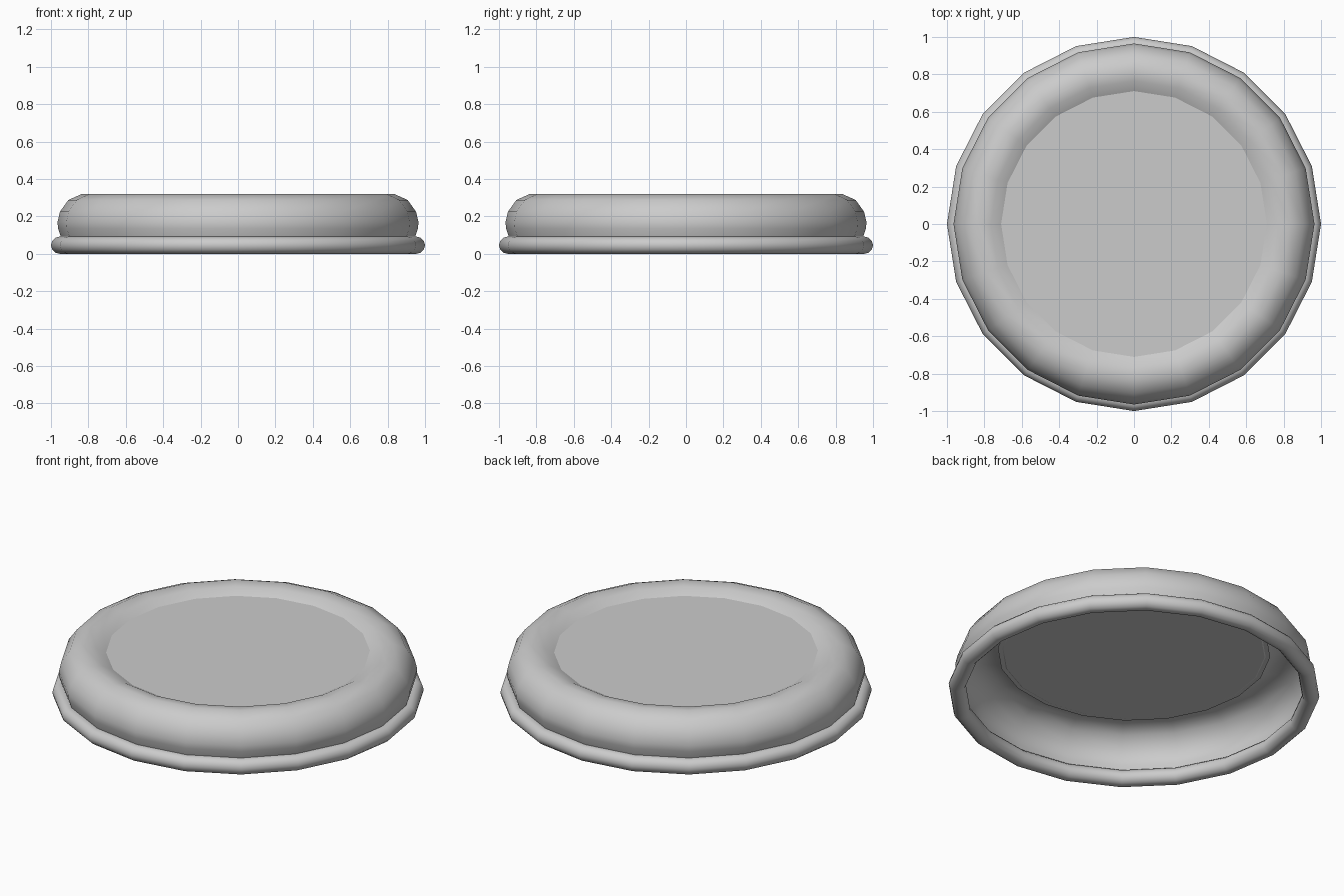
import bpy, bmesh
from math import cos, sin, tau, radians

if "Cube" in bpy.data.objects:
    bpy.data.objects.remove(bpy.data.objects["Cube"])

SIDES = 20


def lathe(name, profile, closed=False, angle=60):
    """Spin a (radius, z) profile around the z axis."""
    bm = bmesh.new()
    rings = []
    for r, z in profile:
        rings.append([bm.verts.new((r * cos(tau * i / SIDES), r * sin(tau * i / SIDES), z))
                      for i in range(SIDES)])
    pairs = list(zip(rings, rings[1:]))
    if closed:
        pairs.append((rings[-1], rings[0]))
    for a, b in pairs:
        for i in range(SIDES):
            j = (i + 1) % SIDES
            bm.faces.new((a[i], a[j], b[j], b[i]))
    return finish(name, bm, angle)


def finish(name, bm, angle):
    mesh = bpy.data.meshes.new(name)
    bm.to_mesh(mesh)
    bm.free()
    ob = bpy.data.objects.new(name, mesh)
    bpy.context.collection.objects.link(ob)
    bpy.ops.object.select_all(action='DESELECT')
    ob.select_set(True)
    bpy.context.view_layer.objects.active = ob
    bpy.ops.object.shade_smooth_by_angle(angle=radians(angle))
    return ob


# Rolled bead around the open bottom edge
bead = [(0.954 + 0.046 * cos(tau * k / 12), 0.046 + 0.046 * sin(tau * k / 12))
        for k in range(12)]
lathe("rim_bead", bead, closed=True)

# Hollow bulging wall that rolls over into the recessed top
lathe("lid_wall", [(0.945, 0.085), (0.962, 0.135), (0.965, 0.17), (0.952, 0.225),
                   (0.907, 0.288), (0.835, 0.32), (0.765, 0.31), (0.705, 0.278)])

# Flat recessed centre panel, tucked slightly under the wall
bm = bmesh.new()
bm.faces.new([bm.verts.new((0.735 * cos(tau * i / SIDES), 0.735 * sin(tau * i / SIDES), 0.281))
              for i in range(SIDES)])
finish("centre_panel", bm, 30)
